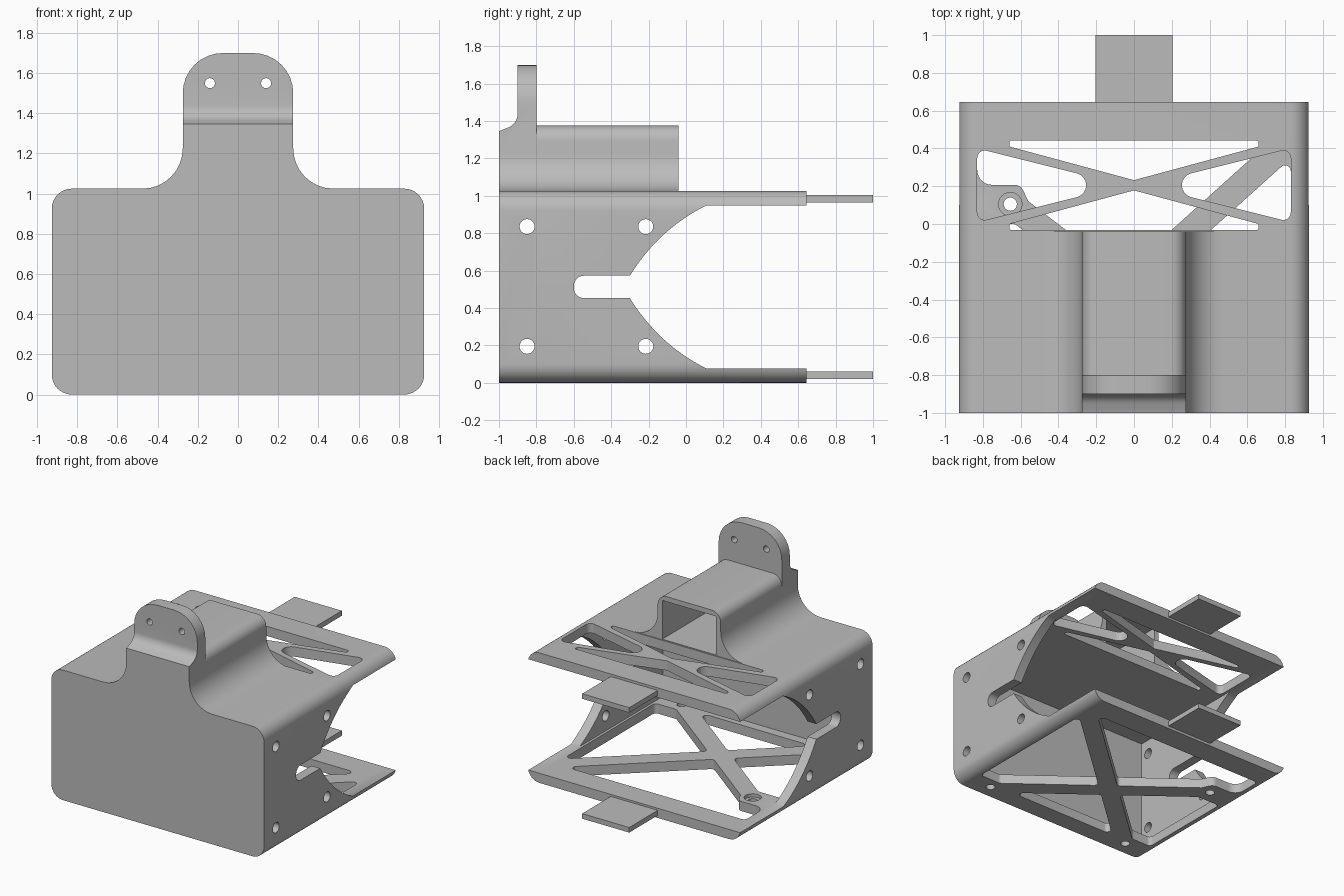
import bpy, bmesh, math
from mathutils import Vector

old = bpy.data.objects.get("Cube")
if old:
    bpy.data.objects.remove(old, do_unlink=True)

grey = bpy.data.materials.new("light_grey")
grey.use_nodes = True
grey.diffuse_color = (0.5, 0.5, 0.5, 1)
grey.node_tree.nodes["Principled BSDF"].inputs["Base Color"].default_value = (0.5, 0.5, 0.5, 1)


def rounded(corners, default=0.0, steps=8):
    """Outline with each corner (a, b, radius) replaced by an arc."""
    out = []
    n = len(corners)
    for i, c in enumerate(corners):
        p = Vector(c[:2])
        r = c[2] if len(c) > 2 else default
        if r <= 0:
            out.append(p)
            continue
        u = (Vector(corners[i - 1][:2]) - p).normalized()
        v = (Vector(corners[(i + 1) % n][:2]) - p).normalized()
        half = u.angle(v) / 2
        centre = p + (u + v).normalized() * (r / math.sin(half))
        start = p + u * (r / math.tan(half)) - centre
        end = p + v * (r / math.tan(half)) - centre
        turn = start.angle_signed(end)
        for k in range(steps + 1):
            a = -turn * k / steps
            ca, sa = math.cos(a), math.sin(a)
            out.append(centre + Vector((start.x * ca - start.y * sa,
                                        start.x * sa + start.y * ca)))
    return out


def prism(name, outline, axis, lo, hi):
    """Extrude a flat outline along one axis."""
    place = {"x": lambda p, d: (d, p[0], p[1]),
             "y": lambda p, d: (p[0], d, p[1]),
             "z": lambda p, d: (p[0], p[1], d)}[axis]
    bm = bmesh.new()
    a = [bm.verts.new(place(p, lo)) for p in outline]
    b = [bm.verts.new(place(p, hi)) for p in outline]
    bm.faces.new(a)
    bm.faces.new(b)
    for i in range(len(a)):
        j = (i + 1) % len(a)
        bm.faces.new((a[i], a[j], b[j], b[i]))
    bmesh.ops.recalc_face_normals(bm, faces=bm.faces)
    mesh = bpy.data.meshes.new(name)
    bm.to_mesh(mesh)
    bm.free()
    mesh.materials.append(grey)
    ob = bpy.data.objects.new(name, mesh)
    bpy.context.collection.objects.link(ob)
    return ob


def circle(a, b, r, n=24):
    return [(a + r * math.cos(2 * math.pi * k / n), b + r * math.sin(2 * math.pi * k / n))
            for k in range(n)]


def rect(a0, a1, b0, b1):
    return [(a0, b0), (a1, b0), (a1, b1), (a0, b1)]


def mirrored(half):
    """Close a right-hand outline with its mirror image."""
    return half + [(-c[0],) + tuple(c[1:]) for c in reversed(half)]


def combine(target, other, operation):
    mod = target.modifiers.new("join", "BOOLEAN")
    mod.operation = operation
    mod.solver = "EXACT"
    mod.object = other
    bpy.context.view_layer.objects.active = target
    bpy.ops.object.modifier_apply(modifier=mod.name)
    bpy.data.objects.remove(other, do_unlink=True)


W, H, T = 0.927, 1.025, 0.076

# Solid body: front slab with tab, humped middle, plain rear
base = [(W, 0, 0.1), (W, H, 0.1)]
tab = mirrored(base + [(0.275, H, 0.2), (0.275, 1.7, 0.2)])
hump = mirrored(base + [(0.275, H, 0.2), (0.275, 1.375, 0.08)])
shell = prism("bracket_shell", rounded(tab), "y", -1, -0.8)
combine(shell, prism("middle", rounded(hump), "y", -0.8, -0.04), "UNION")
combine(shell, prism("rear", rounded(mirrored(base)), "y", -0.04, 0.645), "UNION")


def cut(outline, axis, lo, hi):
    combine(shell, prism("cutter", outline, axis, lo, hi), "DIFFERENCE")


# Stepped front of the tab
cut(rounded([(-1.1, 1.345), (-1, 1.345, 0.06), (-0.9, 1.385, 0.08), (-0.9, 1.8), (-1.1, 1.8)]),
    "x", -0.5, 0.5)

# Main cavity and the tunnel in the hump
cut(rect(-0.85, 0.85, T, H - T), "y", -0.925, 0.75)
cut(rect(-0.235, 0.235, 1.03, 1.335), "y", -0.8, 0.1)

# Side openings: slot flaring into curved edges
MID = H / 2
flare = []
for k in range(13):
    t = k / 12
    a, b, c = (1 - t) ** 2, 2 * t * (1 - t), t * t
    flare.append((-0.3 * a - 0.145 * b + 0.11 * c, 0.06 * a + 0.31 * b + (MID - T) * c))
upper = [(-0.6, 0.06, 0.055)] + flare + [(0.75, MID - T)]
side = upper + [(p[0], -p[1]) + tuple(p[2:]) for p in reversed(upper)]
side = [(p[0], p[1] + MID) + tuple(p[2:]) for p in side]
cut(rounded(side), "x", -1.1, 1.1)

# Screw holes in the side walls
for y in (-0.85, -0.215):
    for z in (0.195, 0.835):
        cut(circle(y, z, 0.04), "x", -1.1, 1.1)

# Tab holes
for x in (-0.14, 0.14):
    cut(circle(x, 1.55, 0.025), "y", -1.1, -0.7)

# Top plate windows
side_window = [(0.83, 0.4, 0.04), (0.83, 0.01, 0.04), (0.05, 0.205, 0.065)]
top_windows = [
    [(-0.66, -0.032), (0.66, -0.032), (0.66, 0), (0, 0.178), (-0.66, 0)],
    [(-0.66, 0.442), (0.66, 0.442), (0.66, 0.41), (0, 0.232), (-0.66, 0.41)],
    side_window,
    [(-x, y, r) for x, y, r in side_window],
]
for w in top_windows:
    cut(rounded(w, 0.012), "z", 0.9, 1.029)

# Bottom plate windows around the crossed bars
bottom_windows = [
    [(-0.058, -0.263), (0.734, 0.45), (-0.83, 0.45), (-0.83, 0.207, 0.08),
     (-0.6, 0.207, 0.05), (-0.56, 0.121, 0.02)],
    [(0.055, -0.349), (0.644, -0.8), (0.83, -0.8), (0.83, 0.348)],
    [(-0.05, -0.444), (-0.5, -0.85), (0.48, -0.85)],
    [(-0.163, -0.358), (-0.63, 0), (-0.83, 0), (-0.83, -0.8), (-0.654, -0.8)],
]
for w in bottom_windows:
    cut(rounded(w, 0.03), "z", -0.1, 0.12)

# Bottom plate holes, one with a counterbore
for x, y in ((-0.66, -0.89), (0.66, -0.89), (-0.655, 0.105)):
    cut(circle(x, y, 0.035), "z", -0.1, 0.12)
cut(circle(-0.655, 0.105, 0.062), "z", 0.05, 0.12)

# Rear tongues
for name, z in (("upper_tongue", 0.965), ("lower_tongue", 0.02)):
    prism(name, rect(-0.205, 0.205, 0.64, 1.0), "z", z, z + 0.04)

# Smooth the rounded edges only
bpy.ops.object.select_all(action="DESELECT")
shell.select_set(True)
bpy.context.view_layer.objects.active = shell
bpy.ops.object.shade_smooth_by_angle(angle=math.radians(30))
